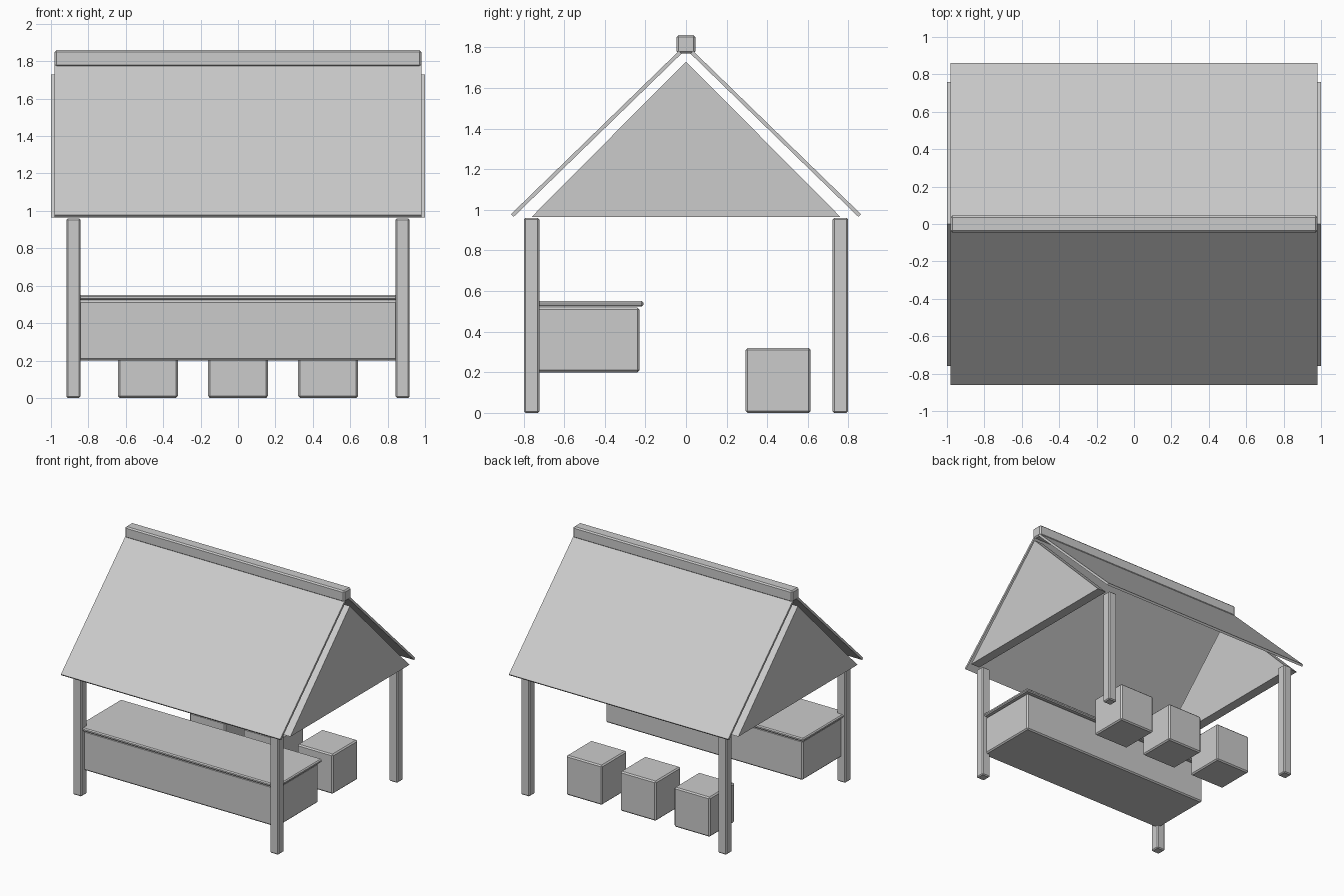
import bpy, bmesh
from mathutils import Vector

if "Cube" in bpy.data.objects:
    bpy.data.objects.remove(bpy.data.objects["Cube"])


def mesh_object(name, bm):
    bmesh.ops.recalc_face_normals(bm, faces=bm.faces[:])
    me = bpy.data.meshes.new(name)
    bm.to_mesh(me)
    bm.free()
    ob = bpy.data.objects.new(name, me)
    bpy.context.collection.objects.link(ob)
    return ob


def box(name, lo, hi, bevel=0.008):
    """Chamfered box between two corners."""
    lo, hi = Vector(lo), Vector(hi)
    bm = bmesh.new()
    bmesh.ops.create_cube(bm, size=1)
    bmesh.ops.scale(bm, vec=hi - lo, verts=bm.verts[:])
    bmesh.ops.translate(bm, vec=(lo + hi) / 2, verts=bm.verts[:])
    ob = mesh_object(name, bm)
    mod = ob.modifiers.new("Chamfer", 'BEVEL')
    mod.width = bevel
    mod.segments = 1
    return ob


def prism(name, profile, x0, x1):
    """Extrude a (y, z) profile along x."""
    bm = bmesh.new()
    face = bm.faces.new([bm.verts.new((x0, y, z)) for y, z in profile])
    ext = bmesh.ops.extrude_face_region(bm, geom=[face])
    verts = [g for g in ext['geom'] if isinstance(g, bmesh.types.BMVert)]
    bmesh.ops.translate(bm, vec=(x1 - x0, 0, 0), verts=verts)
    return mesh_object(name, bm)


# Corner posts
for sx, side in ((-1, "left"), (1, "right")):
    for sy, end in ((-1, "front"), (1, "back")):
        x, y = sx * 0.88, sy * 0.76
        box(f"{end}_{side}_post", (x - 0.038, y - 0.038, 0), (x + 0.038, y + 0.038, 0.96))

# Counter body and overhanging top
box("counter_body", (-0.88, -0.76, 0.2), (0.88, -0.23, 0.52), 0.01)
box("counter_top", (-0.90, -0.78, 0.523), (0.90, -0.21, 0.55))

# Stools behind the counter
for i in (-1, 0, 1):
    x = i * 0.482
    box(f"stool_{i + 2}", (x - 0.16, 0.294, 0), (x + 0.16, 0.614, 0.32), 0.01)

# Triangular gable ends
gable = [(-0.76, 0.965), (0.76, 0.965), (0, 1.73)]
prism("left_gable", gable, -1.0, -0.92)
prism("right_gable", gable, 0.92, 1.0)

# Thin sloping roof panels
panel = [(0.862, 0.978), (0.849, 0.965), (0.022, 1.769), (0.035, 1.782)]
prism("back_roof_panel", panel, -0.98, 0.98)
prism("front_roof_panel", [(-y, z) for y, z in panel], -0.98, 0.98)

# Ridge beam
box("ridge_beam", (-0.98, -0.046, 1.77), (0.98, 0.046, 1.86), 0.01)
